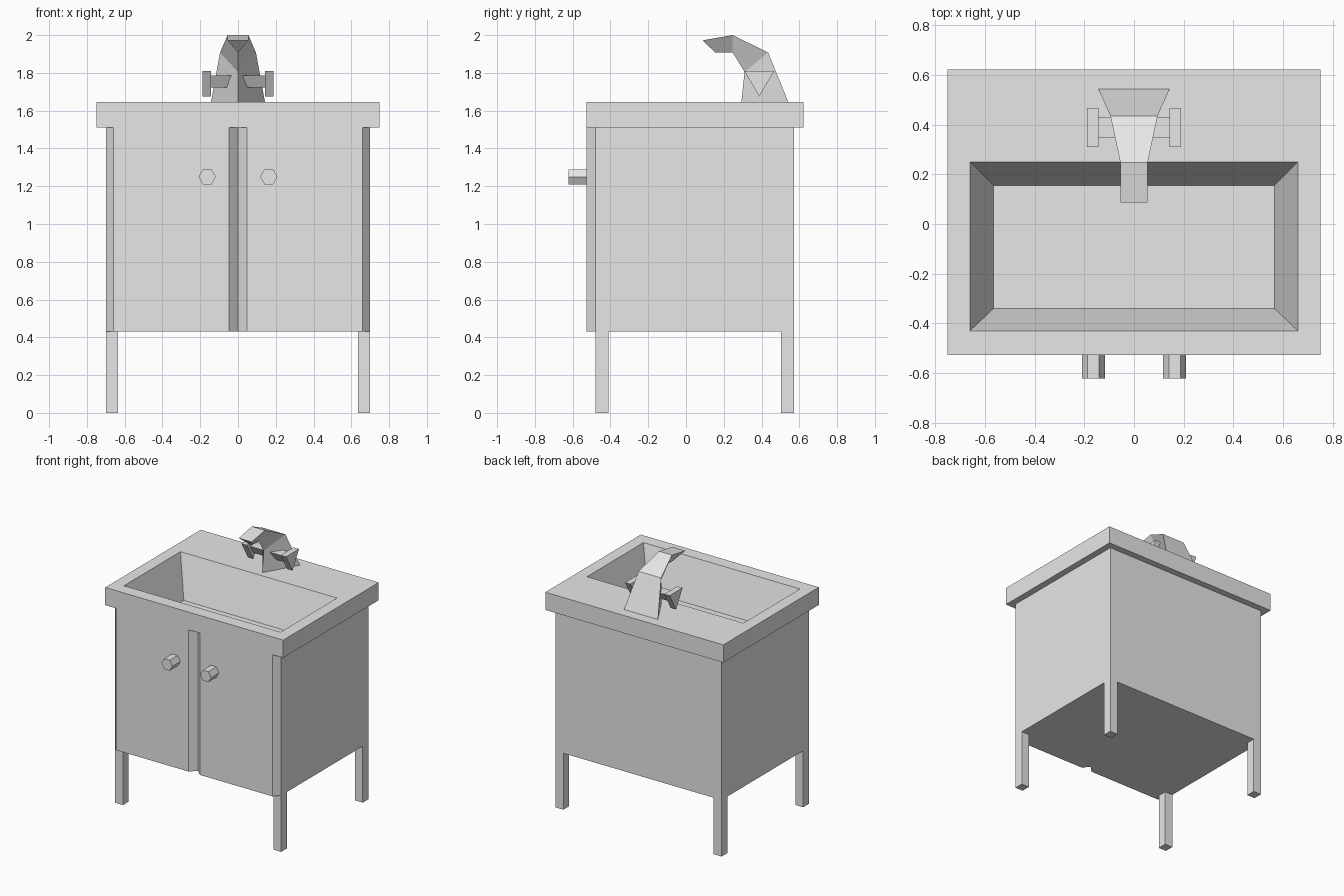
import bpy
import bmesh
from math import cos, sin, pi

cube = bpy.data.objects.get("Cube")
if cube:
    bpy.data.objects.remove(cube, do_unlink=True)

grey = bpy.data.materials.new("light grey")
grey.use_nodes = True
grey.diffuse_color = (0.8, 0.8, 0.8, 1)
grey.node_tree.nodes["Principled BSDF"].inputs["Base Color"].default_value = grey.diffuse_color


def loft(name, rings, cap_start=True, cap_end=True):
    """Skin a list of equal-length closed rings into one flat-shaded object."""
    bm = bmesh.new()
    loops = [[bm.verts.new(p) for p in ring] for ring in rings]
    for a, b in zip(loops, loops[1:]):
        for i in range(len(a)):
            j = (i + 1) % len(a)
            bm.faces.new((a[i], a[j], b[j], b[i]))
    if cap_start:
        bm.faces.new(loops[0][::-1])
    if cap_end:
        bm.faces.new(loops[-1])
    bmesh.ops.recalc_face_normals(bm, faces=bm.faces)
    mesh = bpy.data.meshes.new(name)
    bm.to_mesh(mesh)
    bm.free()
    mesh.materials.append(grey)
    obj = bpy.data.objects.new(name, mesh)
    bpy.context.collection.objects.link(obj)
    return obj


def rect(x, y0, y1, z, cx=0):
    return [(cx - x, y0, z), (cx + x, y0, z), (cx + x, y1, z), (cx - x, y1, z)]


# Countertop with sunken basin; the underside is a lip resting on the cabinet
loft("countertop_basin", [
    rect(0.67, -0.46, 0.55, 1.51),
    rect(0.75, -0.527, 0.622, 1.51),
    rect(0.75, -0.527, 0.622, 1.645),
    rect(0.66, -0.43, 0.25, 1.645),
    rect(0.565, -0.34, 0.155, 1.335),
], cap_start=False)

# Cabinet body: chamfered door edges and a V groove between the doors
half = [(0.048, -0.527), (0.66, -0.527), (0.70, -0.48), (0.70, 0.572)]
outline = [(0, -0.48)] + half + [(-x, y) for x, y in reversed(half)]
loft("cabinet", [[(x, y, z) for x, y in outline] for z in (0.43, 1.51)], cap_end=False)

for side, label in ((1, "left"), (-1, "right")):
    # Legs
    for row, y in (("front", -0.48), ("back", 0.502)):
        loft(f"{row}_{label}_leg",
             [rect(0.033, y, y + 0.07, z, side * 0.667) for z in (0, 0.43)])

    # Hexagonal door knobs
    loft(f"{label}_knob", [
        [(side * 0.163 + 0.046 * cos(i * pi / 3), y, 1.25 + 0.046 * sin(i * pi / 3))
         for i in range(6)] for y in (-0.622, -0.52)])

    # Triangular tap handles: thin stem and wider end plate
    for part, x0, x1, w, top, low in (("stem", 0.02, 0.143, 0.04, 1.787, 1.722),
                                      ("handle", 0.143, 0.188, 0.078, 1.81, 1.675)):
        loft(f"{label}_tap_{part}", [
            [(side * x, 0.388 - w, top), (side * x, 0.388 + w, top), (side * x, 0.388, low)]
            for x in (x0, x1)])

# Spout: triangular section, flat back and a keel along the inner curve
stations = [  # half width, back y, back z, keel y, keel z
    (0.143, 0.542, 1.645, 0.293, 1.645),
    (0.095, 0.435, 1.908, 0.31, 1.805),
    (0.055, 0.247, 2.0, 0.247, 1.908),
    (0.055, 0.087, 1.972, 0.155, 1.908),
]
loft("spout", [[(-w, by, bz), (w, by, bz), (0, ky, kz)] for w, by, bz, ky, kz in stations])
